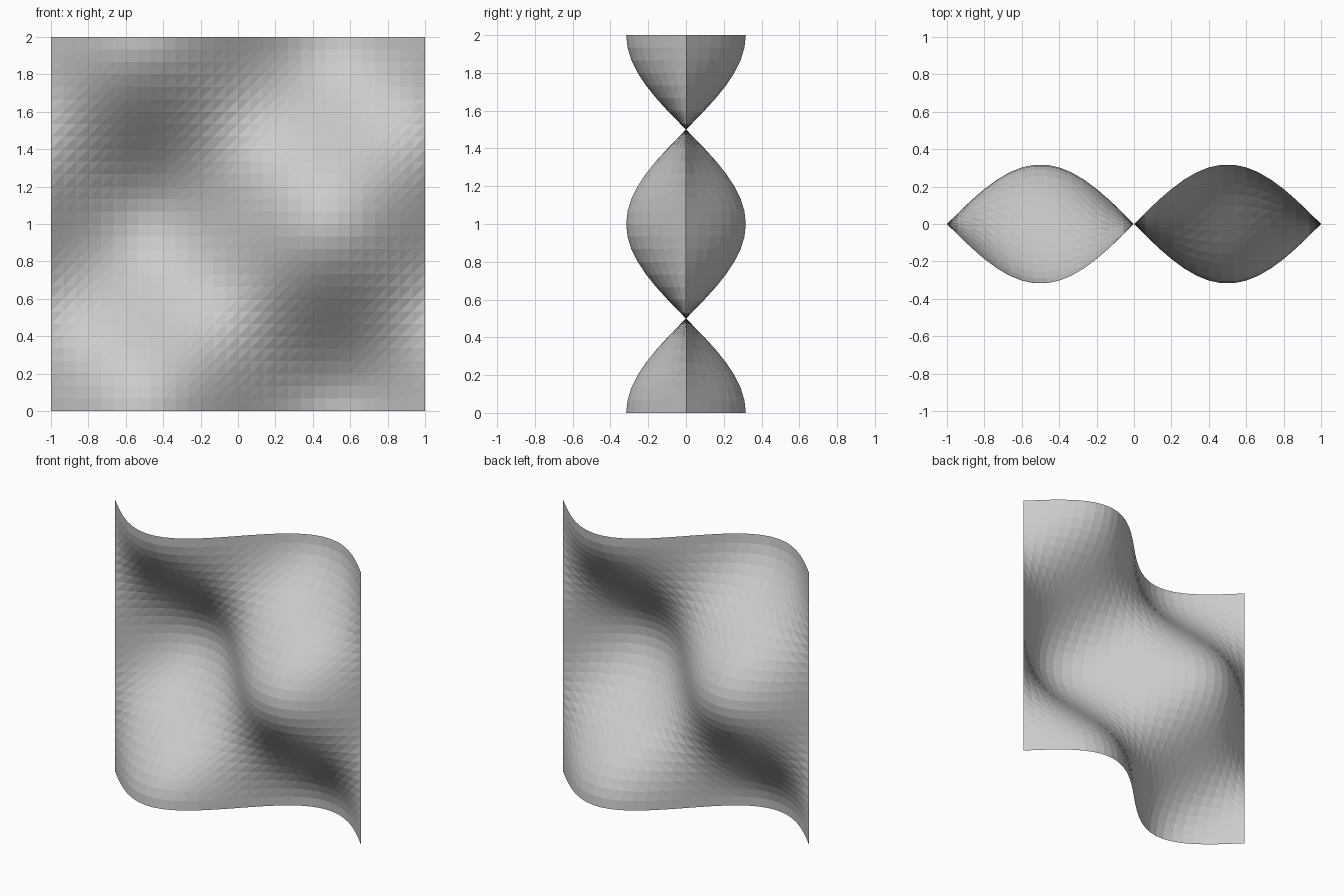
import bpy, bmesh, math

if "Cube" in bpy.data.objects:
    bpy.data.objects.remove(bpy.data.objects["Cube"])

# Plain grey material
grey = bpy.data.materials.new("grey")
grey.diffuse_color = (0.6, 0.6, 0.6, 1)
grey.use_nodes = True
grey.node_tree.nodes["Principled BSDF"].inputs["Base Color"].default_value = grey.diffuse_color

# Wavy sheet: a flat-shaded grid standing upright, displaced by a sine-cosine wave
N = 30
AMP = 1 / math.pi
bm = bmesh.new()
rows = []
for j in range(N + 1):
    z = 2 * j / N
    row = []
    for i in range(N + 1):
        x = -1 + 2 * i / N
        y = AMP * math.sin(math.pi * x) * math.cos(math.pi * z)
        row.append(bm.verts.new((x, y, z)))
    rows.append(row)

# Each cell is split along its rising diagonal
for j in range(N):
    for i in range(N):
        a, b = rows[j][i], rows[j][i + 1]
        c, d = rows[j + 1][i + 1], rows[j + 1][i]
        bm.faces.new((a, b, c))
        bm.faces.new((a, c, d))

mesh = bpy.data.meshes.new("wavy_sheet")
bm.to_mesh(mesh)
bm.free()
mesh.materials.append(grey)
sheet = bpy.data.objects.new("wavy_sheet", mesh)
bpy.context.collection.objects.link(sheet)
